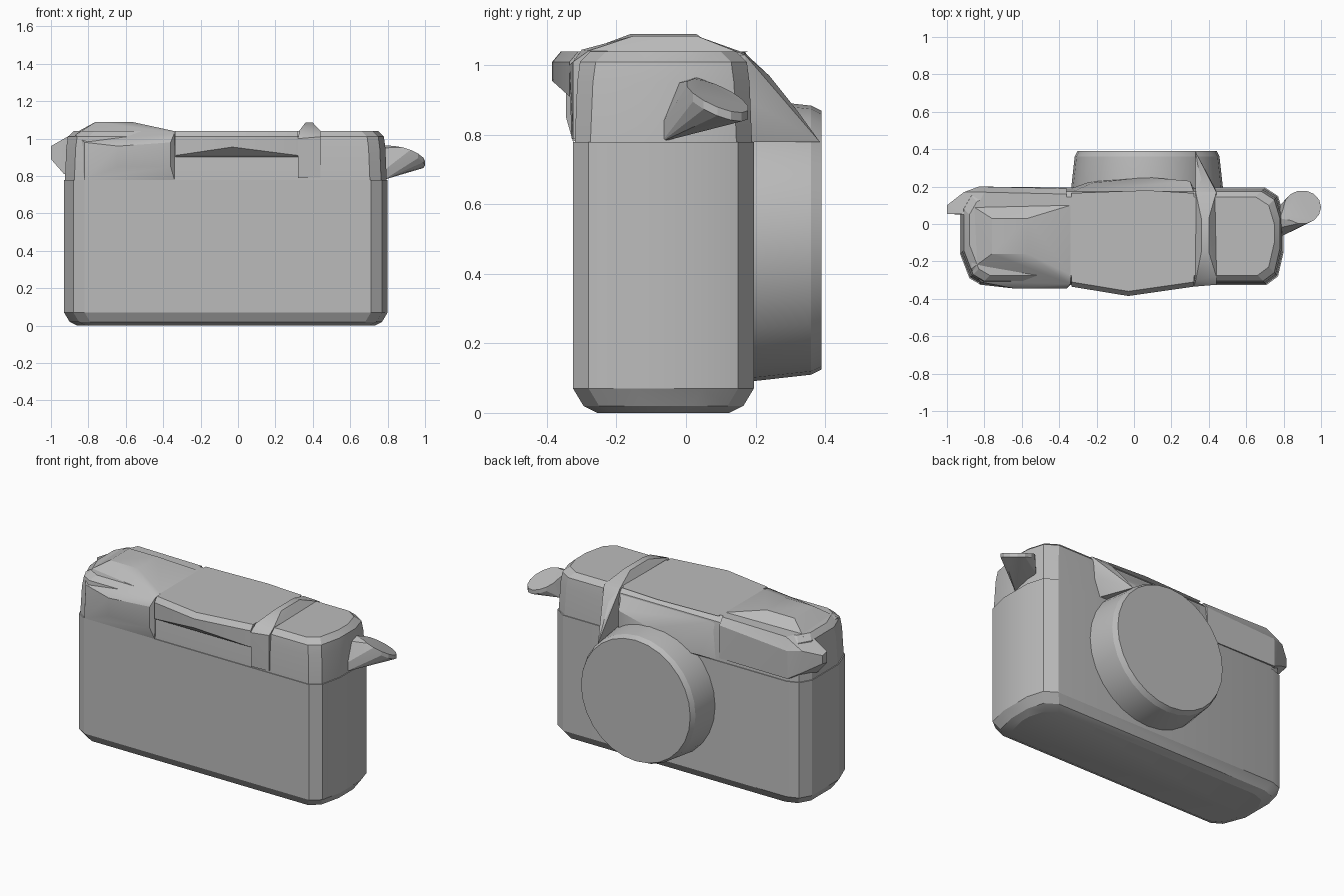
import bpy, bmesh
from math import cos, sin, tau, radians

if "Cube" in bpy.data.objects:
    bpy.data.objects.remove(bpy.data.objects["Cube"])

grey = bpy.data.materials.new("plain grey")
grey.use_nodes = True
grey.diffuse_color = (0.5, 0.5, 0.5, 1)
grey.node_tree.nodes["Principled BSDF"].inputs["Base Color"].default_value = (0.5, 0.5, 0.5, 1)


def hull(name, points, smooth=True):
    """Convex part wrapped around a few points."""
    bm = bmesh.new()
    for p in points:
        bm.verts.new(p)
    found = bmesh.ops.convex_hull(bm, input=bm.verts)
    bmesh.ops.delete(bm, geom=[v for v in found["geom_interior"] if v.is_valid], context="VERTS")
    bmesh.ops.dissolve_limit(bm, angle_limit=radians(1), verts=bm.verts, edges=bm.edges)
    bmesh.ops.recalc_face_normals(bm, faces=bm.faces)
    mesh = bpy.data.meshes.new(name)
    bm.to_mesh(mesh)
    bm.free()
    mesh.materials.append(grey)
    ob = bpy.data.objects.new(name, mesh)
    bpy.context.collection.objects.link(ob)
    if smooth:
        bpy.ops.object.select_all(action="DESELECT")
        bpy.context.view_layer.objects.active = ob
        ob.select_set(True)
        bpy.ops.object.shade_smooth_by_angle(angle=radians(20))
    return ob


def rings(outline, levels):
    """Stack one outline at several heights, each pulled inwards."""
    return [(x - d * (1 if x > 0 else -1), y - d * (1 if y > 0 else -1), z)
            for z, d in levels for x, y in outline]


# Case: rounded slab in a lower and an upper half
outline = [(-.93, -.16), (-.93, .1), (-.89, .17), (-.82, .195), (.7, .195), (.77, .15),
           (.8, .05), (.8, -.15), (.77, -.28), (.71, -.325), (-.82, -.325), (-.88, -.29)]
hull("case_lower", rings(outline, [(0, .07), (.02, .03), (.07, 0), (.78, 0)]))
hull("case_upper", rings(outline, [(.78, .005), (.95, .012), (1.01, .02), (1.04, .05)]))

# Raised hump over the grip side, with its front swelling
hull("grip_hump", [(-.76, -.16, 1.09), (-.57, -.16, 1.09), (-.76, .03, 1.09), (-.57, .03, 1.09),
                   (-.34, -.27, 1.04), (-.34, .1, 1.04), (-.87, -.24, 1.02), (-.87, .1, 1.03),
                   (-.64, -.345, .85), (-.36, -.345, .85), (-.64, -.345, .96), (-.36, -.345, .98),
                   (-.82, -.325, .78), (-.34, -.325, .78), (-.82, -.31, .98), (-.34, -.32, 1.03)])

# Back corner reaching out to the strap point
hull("strap_corner", [(-1, .055, .89), (-1, .055, .96), (-1, .1, .9), (-1, .1, .95),
                      (-.93, .05, .81), (-.86, .05, 1.04), (-.91, .17, .98), (-.9, .17, .84),
                      (-.83, .2, .8), (-.83, .2, .97), (-.8, .17, 1.04), (-.36, .19, 1.0),
                      (-.36, .16, 1.04), (-.36, .05, 1.04), (-.36, .195, .8)])

# Centre top cover: bowed front lip and a bulge above the lens
cover = []
for x in (-.335, .32):
    cover += [(x, -.31, .9), (x, -.335, .91), (x, -.335, 1.01), (x, -.31, 1.04), (x, .165, 1.04)]
cover += [(-.03, -.385, .955), (-.03, -.385, 1.01), (-.03, -.36, 1.04), (.07, .18, 1.04)]
hull("top_cover", cover)
hull("lens_shoulder", [(-.335, .19, .78), (.32, .19, .78), (-.335, .17, 1.01), (.32, .17, 1.01),
                       (-.24, .225, .8), (-.22, .22, .9), (.07, .25, .8), (.07, .25, .89),
                       (.3, .23, .8), (.3, .23, .93)])

# Ridge band running over the top and down to the lens
hull("ridge_band", [(.32, -.33, .79), (.44, -.325, .79), (.32, -.335, 1.0), (.44, -.325, 1.01),
                    (.33, -.3, 1.045), (.44, -.28, 1.042), (.36, -.15, 1.085), (.4, -.15, 1.085),
                    (.36, .03, 1.085), (.4, .03, 1.085), (.33, .17, 1.035), (.44, .17, 1.03),
                    (.36, .24, .97), (.34, .32, .87), (.33, .385, .78), (.4, .2, .78), (.44, .18, .9)])

# Lens barrel: many-sided drum with a bevelled rim
barrel = []
for y, r in [(.17, .405), (.2, .405), (.36, .387), (.39, .372)]:
    for i in range(28):
        a = tau * i / 28
        barrel.append((.07 + r * cos(a), y, .497 + r * sin(a)))
hull("lens_barrel", barrel)

# Strap lug: tilted disc on a tapering foot
lug = [(.78, -.07, .78), (.78, -.07, .83), (.78, -.02, .95), (.78, .03, .965), (.78, .1, .83)]
for i in range(14):
    a = tau * i / 14
    dx, dy = .1 * cos(a), .09 * sin(a)
    for drop in (0, .025):
        lug.append((.9 + dx, .09 + dy, .912 - .32 * dx - .4 * dy - drop))
hull("strap_lug", lug)
